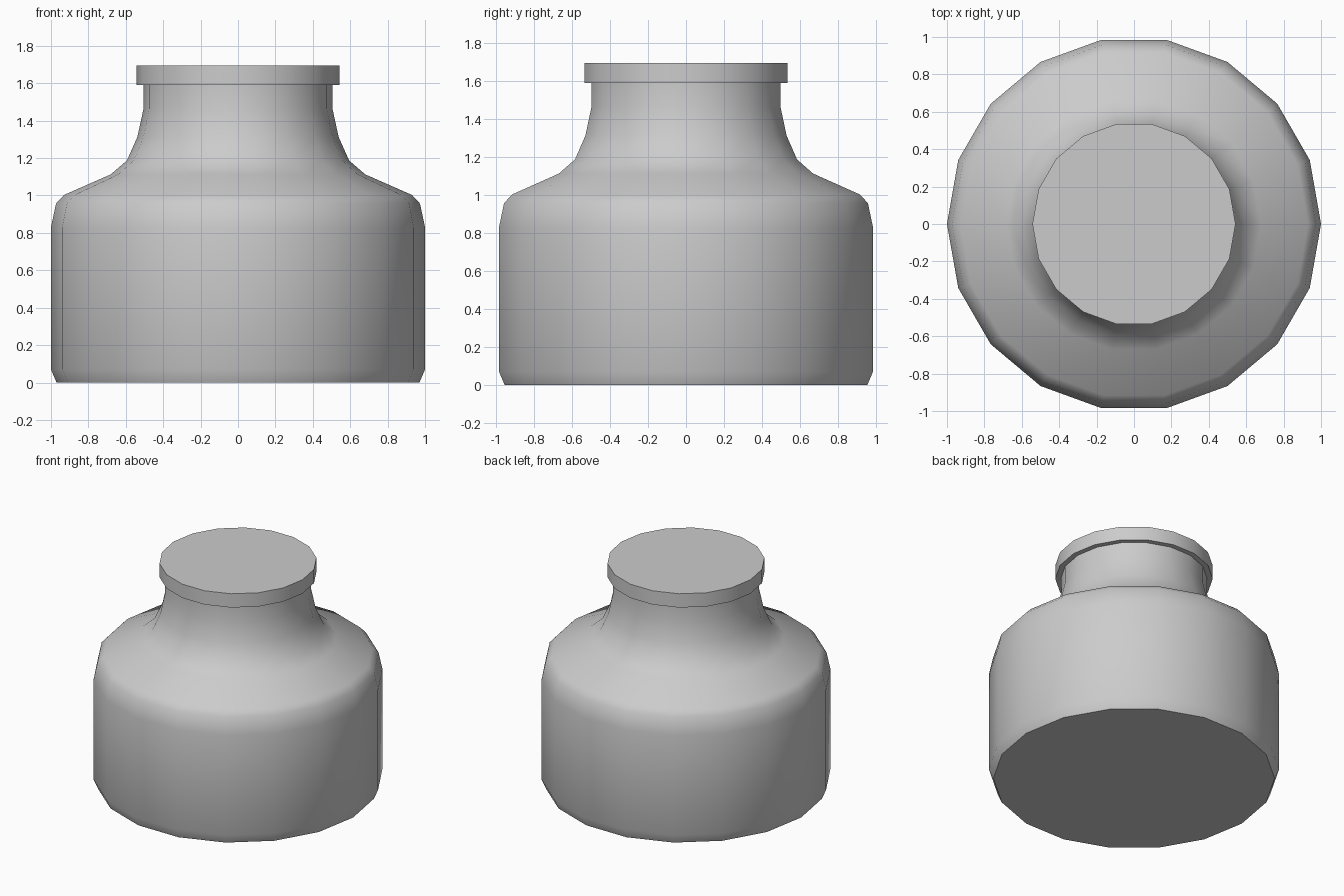
import bpy, bmesh
from math import cos, sin, pi, radians

if "Cube" in bpy.data.objects:
    bpy.data.objects.remove(bpy.data.objects["Cube"])

SIDES = 18


def lathe(name, profile, cap_bottom=False, cap_top=False):
    """Revolve (radius, z) points around the z axis."""
    bm = bmesh.new()
    rings = []
    for r, z in profile:
        rings.append([bm.verts.new((r * cos(2 * pi * i / SIDES),
                                    r * sin(2 * pi * i / SIDES), z))
                      for i in range(SIDES)])
    for low, high in zip(rings, rings[1:]):
        for i in range(SIDES):
            j = (i + 1) % SIDES
            bm.faces.new((low[i], low[j], high[j], high[i]))
    if cap_bottom:
        bm.faces.new(rings[0][::-1])
    if cap_top:
        bm.faces.new(rings[-1])
    mesh = bpy.data.meshes.new(name)
    bm.to_mesh(mesh)
    bm.free()
    obj = bpy.data.objects.new(name, mesh)
    bpy.context.collection.objects.link(obj)
    bpy.ops.object.select_all(action='DESELECT')
    obj.select_set(True)
    bpy.context.view_layer.objects.active = obj
    bpy.ops.object.shade_smooth_by_angle(angle=radians(45))
    return obj


# Jar body: bevelled base, straight wall, sloped shoulder, flared neck
lathe("jar_body", [
    (0.97, 0.0), (1.0, 0.07), (1.0, 0.83), (0.973, 0.957), (0.93, 1.003),
    (0.68, 1.113), (0.594, 1.187), (0.538, 1.313), (0.505, 1.465),
    (0.505, 1.59)], cap_bottom=True)

# Flat lid overhanging the neck
lathe("jar_lid", [(0.505, 1.59), (0.543, 1.59), (0.543, 1.695)], cap_top=True)
